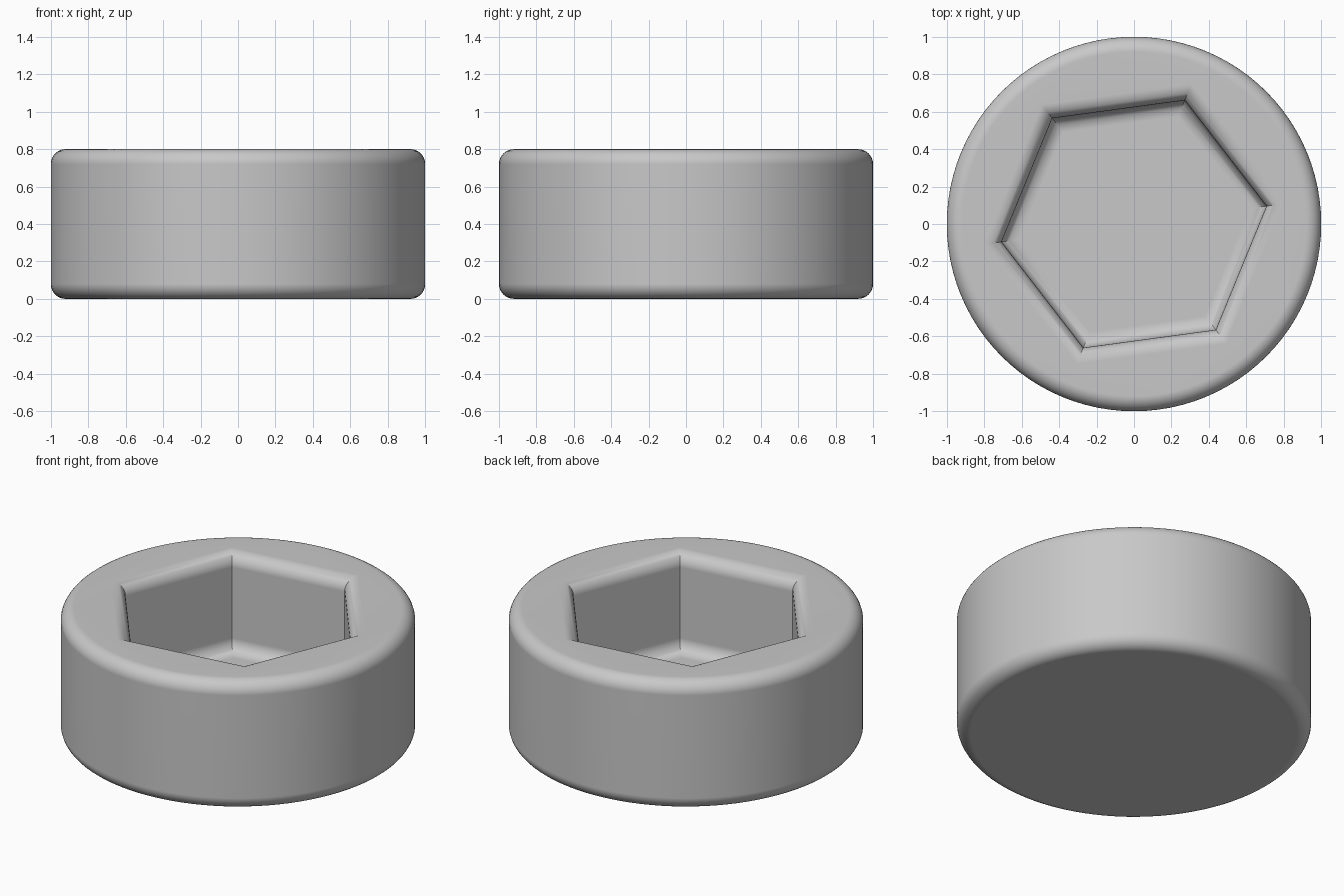
import bpy, bmesh, math

HEIGHT, RADIUS, FILLET = 0.8, 1.0, 0.08
FLOOR, HEX_RADIUS, HEX_TURN = 0.2, 0.714, 7.7
SIDES, STEPS = 96, 8

if "Cube" in bpy.data.objects:
    bpy.data.objects.remove(bpy.data.objects["Cube"], do_unlink=True)

grey = bpy.data.materials.new("satin grey")
grey.use_nodes = True
colour = (0.58, 0.58, 0.58, 1)
grey.diffuse_color = colour
grey.node_tree.nodes["Principled BSDF"].inputs["Base Color"].default_value = colour

bm = bmesh.new()


def ring(radius, z, count, turn=0.0):
    """Regular polygon of vertices at height z."""
    return [bm.verts.new((radius * math.cos(turn + math.tau * i / count),
                          radius * math.sin(turn + math.tau * i / count), z))
            for i in range(count)]


def skin(rings):
    """Join neighbouring rings of equal count with quads."""
    for a, b in zip(rings, rings[1:]):
        n = len(a)
        for i in range(n):
            j = (i + 1) % n
            bm.faces.new((a[i], a[j], b[j], b[i]))


def arc(cr, cz, start, end):
    """Quarter-round profile points as (radius, height)."""
    points = []
    for k in range(STEPS + 1):
        t = math.radians(start + (end - start) * k / STEPS)
        points.append((cr + FILLET * math.cos(t), cz + FILLET * math.sin(t)))
    return points


# Round outer wall with rolled edges, and flat underside
inner = RADIUS - FILLET
outside = arc(inner, FILLET, -90, 0) + arc(inner, HEIGHT - FILLET, 0, 90)
outer_rings = [ring(r, z, SIDES) for r, z in outside]
skin(outer_rings)
bm.faces.new(outer_rings[0][::-1])

# Hexagonal socket: rolled lip, straight walls, rounded floor edge
flat = math.cos(math.pi / 6)
apothem = HEX_RADIUS * flat
socket = (arc(apothem + FILLET, HEIGHT - FILLET, 90, 180)
          + arc(apothem - FILLET, FLOOR + FILLET, 0, -90))
hex_rings = [ring(a / flat, z, 6, math.radians(HEX_TURN)) for a, z in socket]
skin(hex_rings)
bm.faces.new(hex_rings[-1])

# Flat top between the round edge and the socket lip
edges = []
for loop in (outer_rings[-1], hex_rings[0]):
    edges += [bm.edges.get((loop[i - 1], loop[i])) for i in range(len(loop))]
bmesh.ops.bridge_loops(bm, edges=edges)
bmesh.ops.recalc_face_normals(bm, faces=bm.faces)

mesh = bpy.data.meshes.new("socket_cap")
bm.to_mesh(mesh)
bm.free()
mesh.materials.append(grey)
cap = bpy.data.objects.new("socket_cap", mesh)
bpy.context.collection.objects.link(cap)

# Smooth rolled edges, crisp socket corners, flat large faces
bpy.ops.object.select_all(action="DESELECT")
cap.select_set(True)
bpy.context.view_layer.objects.active = cap
bpy.ops.object.shade_smooth_by_angle(angle=math.radians(30))
weighted = cap.modifiers.new("flat_face_normals", "WEIGHTED_NORMAL")
weighted.keep_sharp = True
